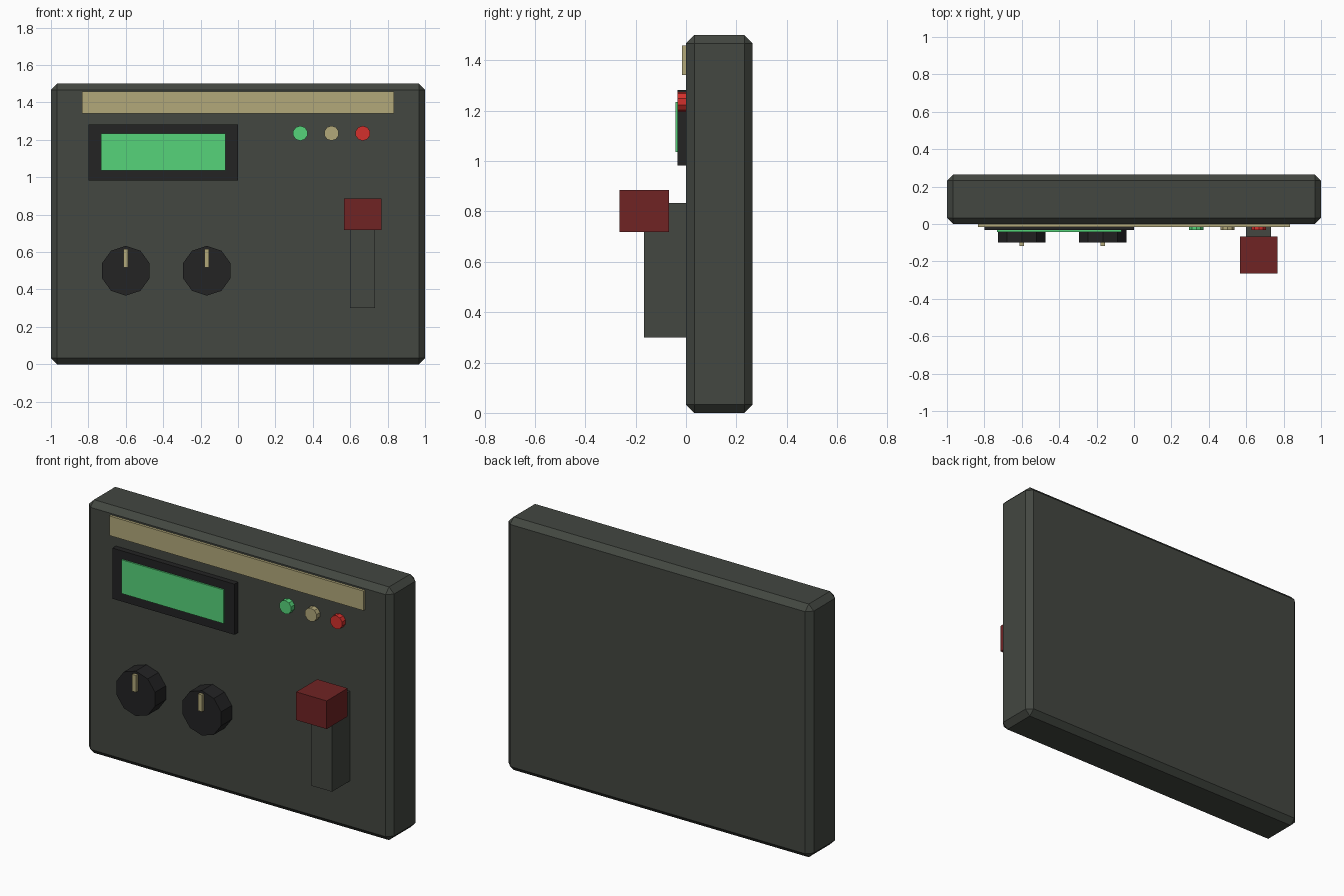
import bpy, bmesh, math
from mathutils import Matrix

if "Cube" in bpy.data.objects:
    bpy.data.objects.remove(bpy.data.objects["Cube"])


def srgb(r, g, b):
    return [((c / 255 + 0.055) / 1.055) ** 2.4 for c in (r, g, b)] + [1]


def mat(name, *rgb):
    m = bpy.data.materials.new(name)
    m.diffuse_color = srgb(*rgb)
    m.use_nodes = True
    m.node_tree.nodes["Principled BSDF"].inputs["Base Color"].default_value = m.diffuse_color
    return m


casing_grey = mat("casing_grey", 67, 71, 65)
black = mat("black", 35, 35, 36)
tan = mat("tan", 178, 168, 122)
green = mat("green", 86, 212, 122)
red = mat("red", 212, 48, 44)
dark_red = mat("dark_red", 112, 35, 36)


def finish(name, bm, material):
    me = bpy.data.meshes.new(name)
    bm.to_mesh(me)
    bm.free()
    me.materials.append(material)
    ob = bpy.data.objects.new(name, me)
    bpy.context.collection.objects.link(ob)
    return ob


def box(name, x, y, z, material):
    """Box from (min, max) pairs on each axis."""
    bm = bmesh.new()
    centre = [(a + b) / 2 for a, b in (x, y, z)]
    size = [b - a for a, b in (x, y, z)]
    bmesh.ops.create_cube(bm, size=1, matrix=Matrix.Translation(centre) @ Matrix.Diagonal(size + [1]))
    return finish(name, bm, material)


def disc(name, x, z, radius, depth, sides, material):
    """Low-poly cylinder standing out of the front panel, a vertex on top."""
    bm = bmesh.new()
    bmesh.ops.create_cone(bm, cap_ends=True, segments=sides, radius1=radius, radius2=radius, depth=depth,
                          matrix=Matrix.Translation((x, -depth / 2, z)) @ Matrix.Rotation(math.pi / 2, 4, 'X'))
    return finish(name, bm, material)


# Chamfered casing
casing = box("casing", (-1, 1), (0, 0.265), (0, 1.5), casing_grey)
bevel = casing.modifiers.new("chamfer", 'BEVEL')
bevel.width = 0.033
bevel.segments = 1

# Label strip and display
box("label_strip", (-0.833, 0.833), (-0.015, 0.003), (1.342, 1.458), tan)
box("display_bezel", (-0.8, 0), (-0.033, 0.003), (0.983, 1.283), black)
box("display_screen", (-0.733, -0.067), (-0.042, -0.03), (1.035, 1.235), green)

# Indicator lamps
for name, x, m in (("green_lamp", 0.333, green), ("tan_lamp", 0.5, tan), ("red_lamp", 0.667, red)):
    disc(name, x, 1.235, 0.04, 0.033, 10, m)

# Dials with pointers
for side, x in (("left", -0.6), ("right", -0.167)):
    disc(side + "_dial", x, 0.5, 0.133, 0.1, 10, black)
    box(side + "_dial_pointer", (x - 0.013, x + 0.013), (-0.117, -0.09), (0.517, 0.617), tan)

# Lever and handle
box("lever_arm", (0.6, 0.733), (-0.167, 0.003), (0.3, 0.833), casing_grey)
box("lever_handle", (0.567, 0.767), (-0.265, -0.068), (0.718, 0.885), dark_red)
